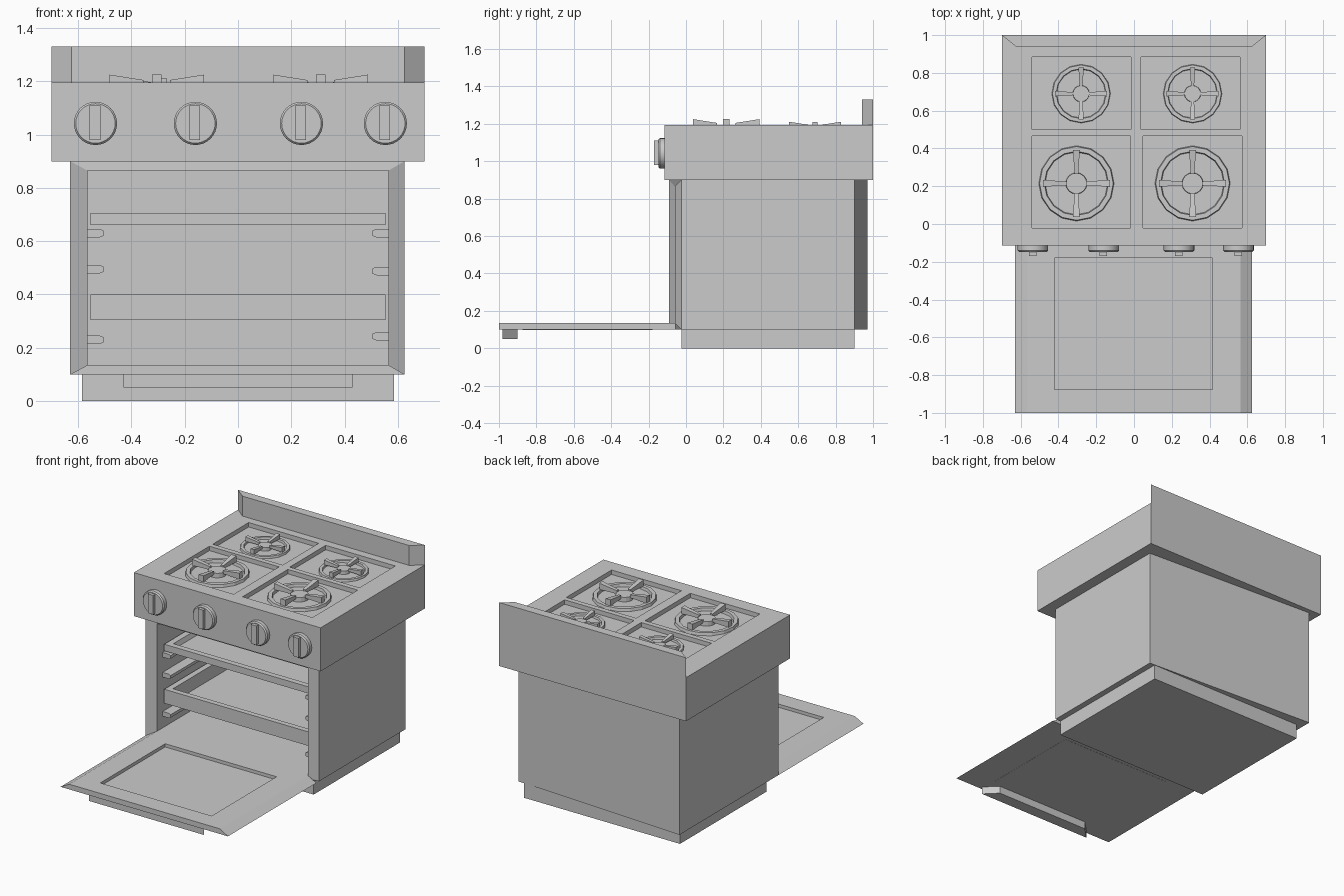
import bpy, bmesh, math
from mathutils import Matrix, Vector

if "Cube" in bpy.data.objects:
    bpy.data.objects.remove(bpy.data.objects["Cube"])


def mesh(name, verts, faces):
    me = bpy.data.meshes.new(name)
    bm = bmesh.new()
    vs = [bm.verts.new(v) for v in verts]
    for f in faces:
        bm.faces.new([vs[i] for i in f])
    bmesh.ops.recalc_face_normals(bm, faces=bm.faces)
    bm.to_mesh(me)
    bm.free()
    ob = bpy.data.objects.new(name, me)
    bpy.context.collection.objects.link(ob)
    return ob


def prism(name, bottom, top):
    """Closed solid between two loops of equal length."""
    n = len(bottom)
    faces = [range(n), range(n, 2 * n)]
    faces += [(i, (i + 1) % n, n + (i + 1) % n, n + i) for i in range(n)]
    return mesh(name, bottom + top, faces)


def rect(x0, x1, y0, y1, z):
    return [(x0, y0, z), (x1, y0, z), (x1, y1, z), (x0, y1, z)]


def box(name, x0, x1, y0, y1, z0, z1):
    return prism(name, rect(x0, x1, y0, y1, z0), rect(x0, x1, y0, y1, z1))


def cut(ob, cutters):
    for c in cutters:
        m = ob.modifiers.new("cut", "BOOLEAN")
        m.operation, m.solver, m.object = "DIFFERENCE", "EXACT", c
        bpy.context.view_layer.objects.active = ob
        bpy.ops.object.modifier_apply(modifier=m.name)
        bpy.data.objects.remove(c)


def lathe(name, profile, sides, closed, center, axis_y=False):
    """Revolve (radius, height) points; closed joins last to first, else caps."""
    verts, faces, n = [], [], len(profile)
    for i in range(sides):
        a = 2 * math.pi * i / sides
        for r, h in profile:
            v = Vector((r * math.cos(a), r * math.sin(a), h))
            if axis_y:
                v = Vector((v.x, -v.z, v.y))
            verts.append(v + Vector(center))
        j = (i + 1) % sides
        for k in range(n if closed else n - 1):
            l = (k + 1) % n
            faces.append((i * n + k, j * n + k, j * n + l, i * n + l))
    if not closed:
        faces += [[i * n for i in range(sides)], [i * n + n - 1 for i in range(sides)]]
    return mesh(name, verts, faces)


def smooth(ob):
    bpy.ops.object.select_all(action="DESELECT")
    ob.select_set(True)
    bpy.context.view_layer.objects.active = ob
    bpy.ops.object.shade_smooth_by_angle(angle=math.radians(30))


# plinth
box("plinth", -0.585, 0.585, -0.025, 0.9, 0, 0.1)

# oven body: slightly skewed shell with an open cavity
def wall(xl, xr, yl, yr, z0, z1):
    return [(xl, yl, z0), (xr, yr, z0), (xr, yr, z1), (xl, yl, z1)]

loops = [wall(-0.63, 0.625, 0.97, 0.9, 0.1, 0.9),
         wall(-0.63, 0.625, -0.09, -0.025, 0.1, 0.9),
         wall(-0.565, 0.565, -0.06, -0.06, 0.135, 0.865),
         wall(-0.565, 0.565, 0.86, 0.86, 0.135, 0.865)]
faces = [(0, 1, 2, 3), (12, 13, 14, 15)]
for k in range(3):
    for i in range(4):
        j = (i + 1) % 4
        faces.append((4 * k + i, 4 * k + j, 4 * k + 4 + j, 4 * k + 4 + i))
mesh("oven_body", sum(loops, []), faces)

# shelf rails
for side, heights in ((-1, (0.23, 0.495, 0.63)), (1, (0.243, 0.488, 0.63))):
    for z in heights:
        prof = [(0.567, -0.016), (0.52, -0.016), (0.505, -0.01),
                (0.505, 0.01), (0.52, 0.016), (0.567, 0.016)]
        prism("shelf_rail", [(side * x, 0.0, z + h) for x, h in prof],
              [(side * x, 0.84, z + h) for x, h in prof])

# baking trays
for z0, z1 in ((0.305, 0.4), (0.66, 0.705)):
    tray = box("baking_tray", -0.553, 0.553, 0.0, 0.84, z0, z1)
    cut(tray, [prism("tray_cutter", rect(-0.5, 0.5, 0.05, 0.79, z0 + 0.015),
                     rect(-0.515, 0.515, 0.035, 0.805, z1 + 0.01))])

# open door with bevelled sides and glass
door = prism("oven_door", rect(-0.63, 0.625, -1, -0.055, 0.1),
             rect(-0.565, 0.565, -1, -0.055, 0.135))
cut(door, [box("window_cutter", -0.42, 0.415, -0.875, -0.18, 0.05, 0.2)])
box("door_glass", -0.42, 0.415, -0.875, -0.18, 0.099, 0.113)

# door handle
plan = [(-0.43, -0.98), (0.43, -0.98), (0.35, -0.9), (-0.35, -0.9)]
prism("door_handle", [(x, y, 0.05) for x, y in plan], [(x, y, 0.1) for x, y in plan])

# cooktop with burner wells
FLOOR = 1.165
cooktop = box("cooktop", -0.7, 0.7, -0.115, 1, 0.9, 1.195)
wells = [(-0.54, -0.015, 0.5, 0.885), (0.038, 0.56, 0.5, 0.885),
         (-0.54, -0.018, -0.02, 0.465), (0.048, 0.572, -0.02, 0.465)]
cut(cooktop, [box("well_cutter", *w, FLOOR, 1.3) for w in wells])

# backsplash with mitred ends
plan = [(-0.7, 1.0), (0.7, 1.0), (0.625, 0.94), (-0.625, 0.94)]
prism("backsplash", [(x, y, 1.195) for x, y in plan], [(x, y, 1.33) for x, y in plan])

# burners: ring, hub and four pan supports
for cx, cy, s in ((-0.28, 0.69, 0.78), (0.31, 0.69, 0.78),
                  (-0.305, 0.215, 1.0), (0.31, 0.215, 1.0)):
    c = (cx, cy, FLOOR - 0.003)
    lathe("burner_ring", [(0.2 * s, 0), (0.195 * s, 0.022 * s), (0.17 * s, 0.022 * s),
                          (0.165 * s, 0)], 16, True, c)
    lathe("burner_cap", [(0.057 * s, 0), (0.055 * s, 0.033 * s)], 16, False, c)
    top = 1.225 if s == 1 else 1.211
    for k in range(4):
        inner = [(0.05 * s, -0.01 * s), (0.05 * s, 0.01 * s)]
        outer = [(0.177 * s, 0.018 * s), (0.177 * s, -0.018 * s)]
        low = [(x, y, FLOOR + 0.018 * s) for x, y in inner + outer]
        high = [(x, y, top - 0.02 * s) for x, y in inner] + [(x, y, top) for x, y in outer]
        arm = prism("pan_support", low, high)
        arm.data.transform(Matrix.Translation((cx, cy, 0)) @
                           Matrix.Rotation(k * math.pi / 2, 4, "Z"))

# control knobs
for x in (-0.535, -0.16, 0.238, 0.553):
    knob = lathe("control_knob", [(0.081, -0.005), (0.081, 0.025), (0.074, 0.033)],
                 32, False, (x, -0.115, 1.042), True)
    smooth(knob)
    prism("knob_grip", rect(x - 0.022, x + 0.018, -0.147, -0.14, 0.975),
          rect(x - 0.022, x + 0.018, -0.147, -0.14, 1.11))
    prism("knob_pointer", rect(x - 0.022, x + 0.018, -0.17, -0.145, 0.98),
          rect(x - 0.022, x + 0.018, -0.17, -0.145, 1.11))
